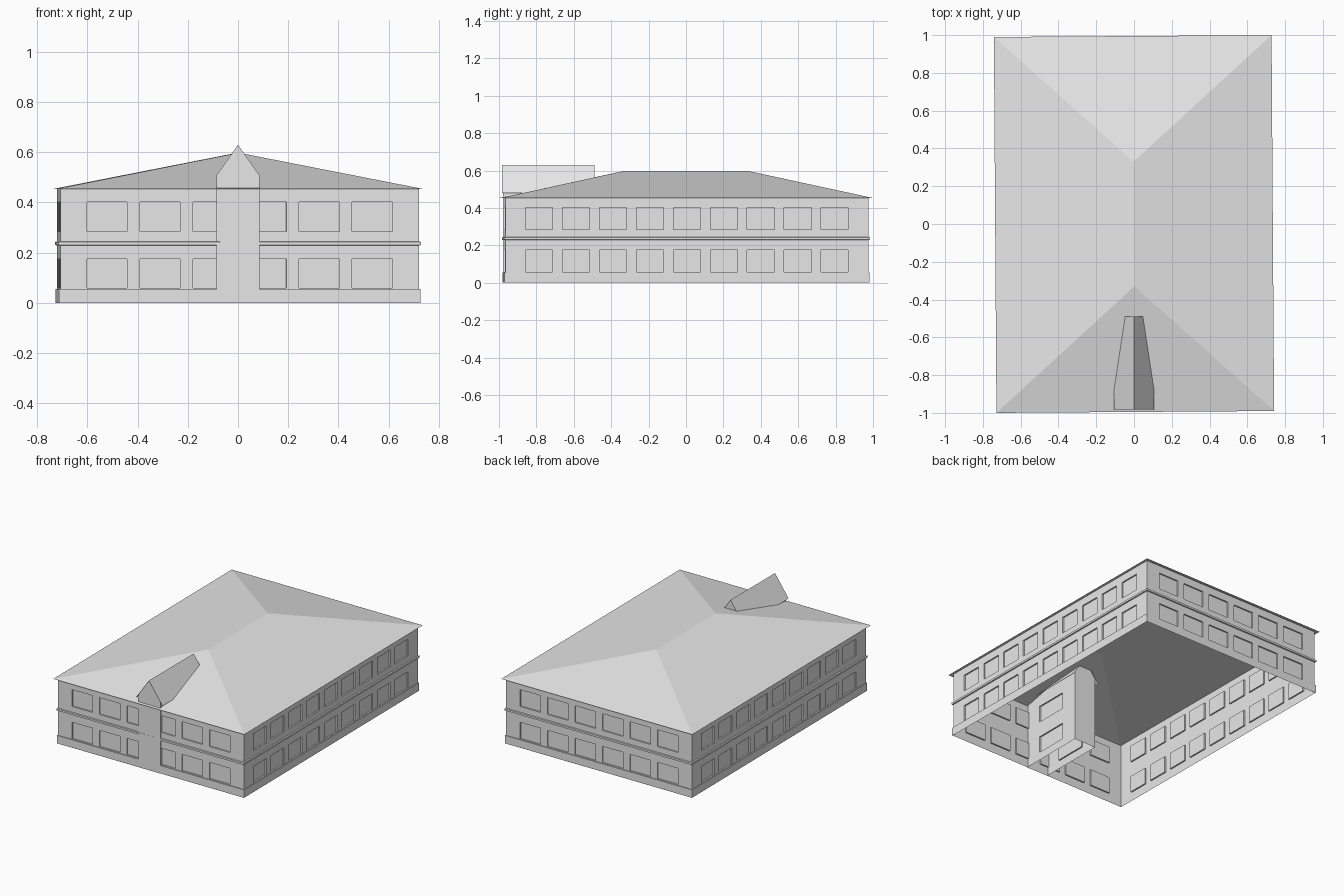
import bpy, bmesh, math
from mathutils import Vector, Matrix

cube = bpy.data.objects.get("Cube")
if cube:
    bpy.data.objects.remove(cube, do_unlink=True)

HX, HY, TOP = 0.714, 0.97, 0.455          # wall half sizes and height
FLOORS = [(0.058, 0.174), (0.285, 0.402)]  # window sill and head heights
RECESS = 0.01
TURN = Matrix.Rotation(0.0068, 4, "Z")     # whole block sits slightly turned

plaster = bpy.data.materials.new("light_grey_plaster")
plaster.use_nodes = True
GREY = (0.8, 0.8, 0.8, 1)
plaster.diffuse_color = GREY
plaster.node_tree.nodes["Principled BSDF"].inputs["Base Color"].default_value = GREY


def finish(name, bm, turned=True):
    bmesh.ops.remove_doubles(bm, verts=bm.verts, dist=1e-5)
    if turned:
        bm.transform(TURN)
    mesh = bpy.data.meshes.new(name)
    bm.to_mesh(mesh)
    bm.free()
    mesh.materials.append(plaster)
    obj = bpy.data.objects.new(name, mesh)
    bpy.context.collection.objects.link(obj)
    return obj


def poly(bm, points):
    return bm.faces.new([bm.verts.new(p) for p in points])


def wall(name, start, end, centres, width, turned=True):
    """Upright wall sheet with recessed windows; outside is to the right of travel."""
    start, end = Vector((*start, 0)), Vector((*end, 0))
    along = (end - start).normalized()
    inward = Vector((-along.y, along.x, 0)) * RECESS
    length = (end - start).length
    cols = [0] + [length / 2 + c + s * width / 2 for c in centres for s in (-1, 1)] + [length]
    rows = [0] + [z for floor in FLOORS for z in floor] + [TOP]
    bm = bmesh.new()
    for i in range(len(cols) - 1):
        for j in range(len(rows) - 1):
            corners = [start + along * u + Vector((0, 0, z)) for u, z in (
                (cols[i], rows[j]), (cols[i + 1], rows[j]),
                (cols[i + 1], rows[j + 1]), (cols[i], rows[j + 1]))]
            if i % 2 and j % 2:
                pane = [c + inward for c in corners]
                poly(bm, pane)
                for k in range(4):
                    n = (k + 1) % 4
                    poly(bm, (corners[k], corners[n], pane[n], pane[k]))
            else:
                poly(bm, corners)
    return finish(name, bm, turned)


def ring(name, profile):
    """Moulding swept round the block from (offset, height) pairs."""
    bm = bmesh.new()
    loops = []
    for off, z in profile:
        x, y = HX + off, HY + off
        loops.append([(-x, -y, z), (x, -y, z), (x, y, z), (-x, y, z)])
    for low, high in zip(loops, loops[1:]):
        for k in range(4):
            n = (k + 1) % 4
            poly(bm, (low[k], low[n], high[n], high[k]))
    return finish(name, bm)


# Outer walls
short_row = [0.2115 * (i - 2.5) for i in range(6)]
long_row = [0.1975 * (i - 4) for i in range(9)]
wall("front_wall", (-HX, -HY), (HX, -HY), short_row, 0.16)
wall("right_wall", (HX, -HY), (HX, HY), long_row, 0.145)
wall("back_wall", (HX, HY), (-HX, HY), short_row, 0.16)
wall("left_wall", (-HX, HY), (-HX, -HY), long_row, 0.145)

# Plinth and string course
ring("plinth", [(0.006, 0), (0.006, 0.055), (0, 0.055)])
ring("string_course", [(0, 0.228), (0.008, 0.23), (0.008, 0.243), (0, 0.245)])

# Hipped main roof
bm = bmesh.new()
rx, ry, rz = 0.735, 0.995, 0.453
eaves = [(-rx, -ry, rz), (rx, -ry, rz), (rx, ry, rz), (-rx, ry, rz)]
ridge_front, ridge_back = (0, -0.33, 0.598), (0, 0.33, 0.598)
poly(bm, (eaves[0], eaves[1], ridge_front))
poly(bm, (eaves[1], eaves[2], ridge_back, ridge_front))
poly(bm, (eaves[2], eaves[3], ridge_back))
poly(bm, (eaves[3], eaves[0], ridge_front, ridge_back))
finish("main_roof", bm)

# Entrance wing, running back inside the block
WX, WF, WB = 0.085, -0.9775, -0.495
wall("wing_right_wall", (WX, WF), (WX, WB), [0], 0.23, False)
wall("wing_left_wall", (-WX, WB), (-WX, WF), [0], 0.23, False)
APEX, EAVE_X, EAVE_Z = 0.63, 0.105, 0.48
shoulder = APEX - (APEX - EAVE_Z) * WX / EAVE_X
bm = bmesh.new()
for y, s in ((WF, 1), (WB, -1)):
    poly(bm, ((-s * WX, y, 0), (s * WX, y, 0), (s * WX, y, shoulder),
              (0, y, APEX), (-s * WX, y, shoulder)))
for s in (1, -1):
    ends = (WF, WB)[::s]
    poly(bm, ((s * WX, ends[0], TOP), (s * WX, ends[1], TOP),
              (s * WX, ends[1], shoulder), (s * WX, ends[0], shoulder)))
finish("wing_gables", bm, False)

# Gabled wing roof
bm = bmesh.new()
for s in (1, -1):
    y0, y1 = (-0.983, -0.49)[::s]
    poly(bm, ((s * EAVE_X, y0, EAVE_Z), (s * EAVE_X, y1, EAVE_Z), (0, y1, APEX), (0, y0, APEX)))
finish("wing_roof", bm, False)
